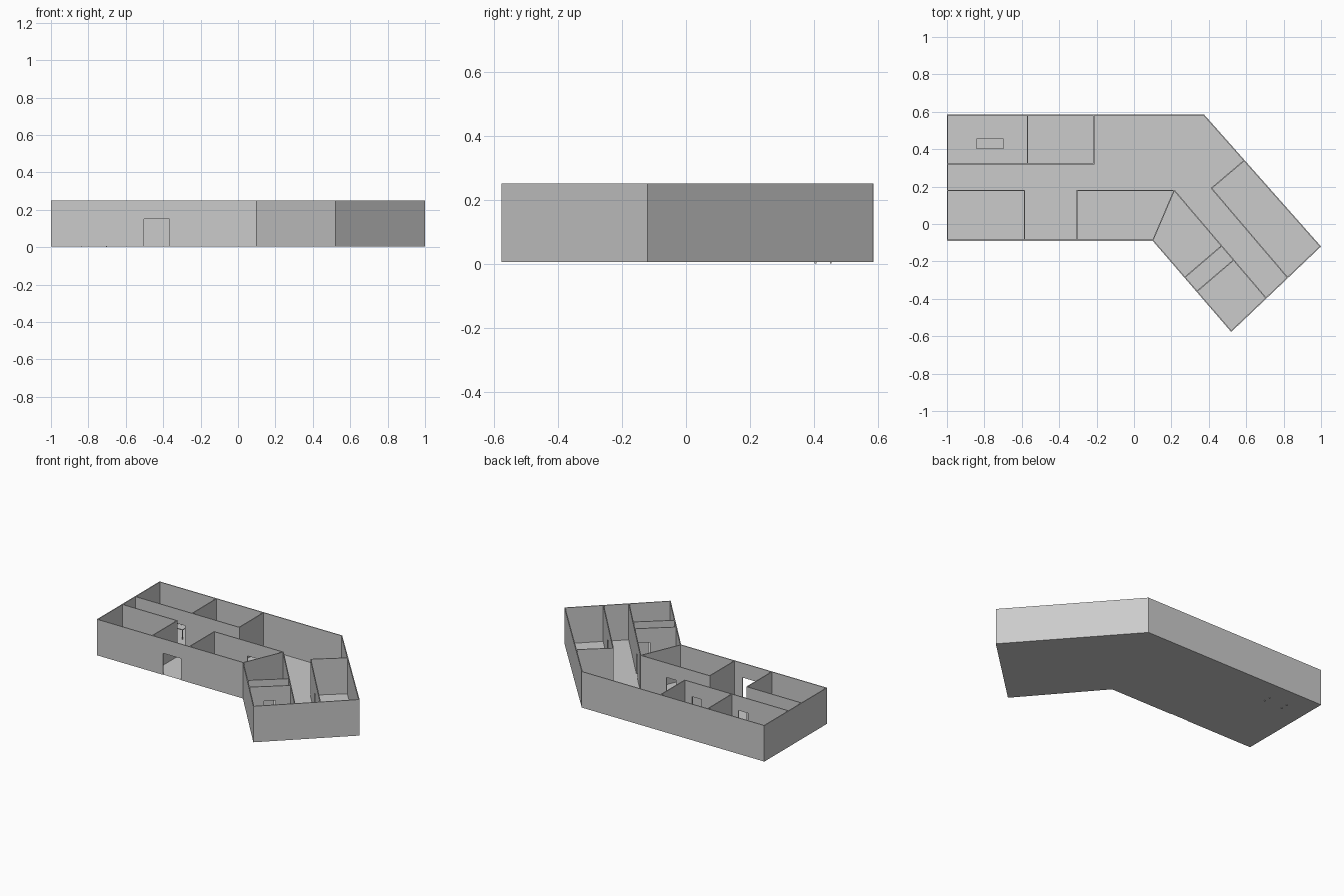
import bpy, bmesh
from mathutils import Vector, Matrix

if "Cube" in bpy.data.objects:
    bpy.data.objects.remove(bpy.data.objects["Cube"])

BASE, TOP, DOOR_TOP, THICK, DOOR = 0.005, 0.25, 0.152, 0.006, 0.07


def add_box(bm, centre, size, x_dir=Vector((1, 0, 0))):
    z = Vector((0, 0, 1))
    y = z.cross(x_dir)
    rot = Matrix((x_dir, y, z)).transposed().to_4x4()
    bmesh.ops.create_cube(bm, size=1, matrix=Matrix.Translation(centre) @ rot
                          @ Matrix.Diagonal((*size, 1)))


def finish(bm, name):
    mesh = bpy.data.meshes.new(name)
    bm.to_mesh(mesh)
    bm.free()
    obj = bpy.data.objects.new(name, mesh)
    bpy.context.collection.objects.link(obj)
    return obj


def wall(name, a, b, door=None, width=DOOR, extend=0.0):
    """Thin wall from a to b; door is the distance from a to the doorway centre."""
    a, b = Vector((*a, 0)), Vector((*b, 0))
    d = (b - a).normalized()
    length = (b - a).length
    bm = bmesh.new()

    def piece(s, e, z0, z1):
        c = a + d * (s + e) / 2
        c.z = (z0 + z1) / 2
        add_box(bm, c, (e - s, THICK, z1 - z0), d)

    if door is None:
        piece(-extend, length + extend, BASE, TOP)
    else:
        s, e = door - width / 2, door + width / 2
        piece(-extend, s, BASE, TOP)
        piece(s, e, DOOR_TOP, TOP)
        piece(e, length + extend, BASE, TOP)
    finish(bm, name)


# Floor slab
outline = [(-0.997, 0.582), (0.374, 0.582), (0.996, -0.12),
           (0.52, -0.573), (0.101, -0.087), (-0.997, -0.087)]
bm = bmesh.new()
bm.faces.new([bm.verts.new((x, y, BASE)) for x, y in reversed(outline)])
finish(bm, "floor")

# Outer walls, with the entrance in the front one
for i, a in enumerate(outline):
    b = outline[(i + 1) % 6]
    if i == 4:
        wall("entrance_wall", a, b, door=0.101 + 0.435, width=0.135, extend=0.001)
    else:
        wall("outer_wall", a, b, extend=0.002)

# Partitions in the straight wing
wall("back_rooms_wall_left", (-1, 0.32), (-0.57, 0.32), door=0.342)
wall("back_rooms_wall_right", (-0.57, 0.32), (-0.212, 0.32), door=0.262)
wall("back_rooms_divider", (-0.57, 0.32), (-0.57, 0.582))
wall("back_rooms_end", (-0.215, 0.32), (-0.215, 0.582))
wall("front_left_room_wall", (-1, 0.18), (-0.582, 0.18), door=0.342)
wall("front_left_room_end", (-0.585, -0.087), (-0.585, 0.18))
wall("front_right_room_end", (-0.305, -0.087), (-0.305, 0.18))
wall("front_right_room_wall", (-0.308, 0.18), (0.215, 0.18), door=0.292)

# Partitions in the angled wing
wall("wing_joint_wall", (0.101, -0.087), (0.215, 0.18))
wall("corridor_wall_inner", (0.215, 0.18), (0.705, -0.395), door=0.22)
wall("cross_wall_upper", (0.465, -0.12), (0.272, -0.285), door=0.055)
wall("cross_wall_lower", (0.53, -0.195), (0.337, -0.36), door=0.127)
wall("corridor_wall_outer", (0.415, 0.19), (0.82, -0.285), door=0.3)
wall("long_room_end", (0.59, 0.34), (0.413, 0.19))

# Desk in the back left room
bm = bmesh.new()
add_box(bm, (-0.77, 0.428, 0.07), (0.145, 0.056, 0.005))
for sx in (-1, 1):
    for sy in (-1, 1):
        add_box(bm, (-0.77 + sx * 0.068, 0.428 + sy * 0.0235, 0.034), (0.005, 0.005, 0.068))
finish(bm, "desk")
